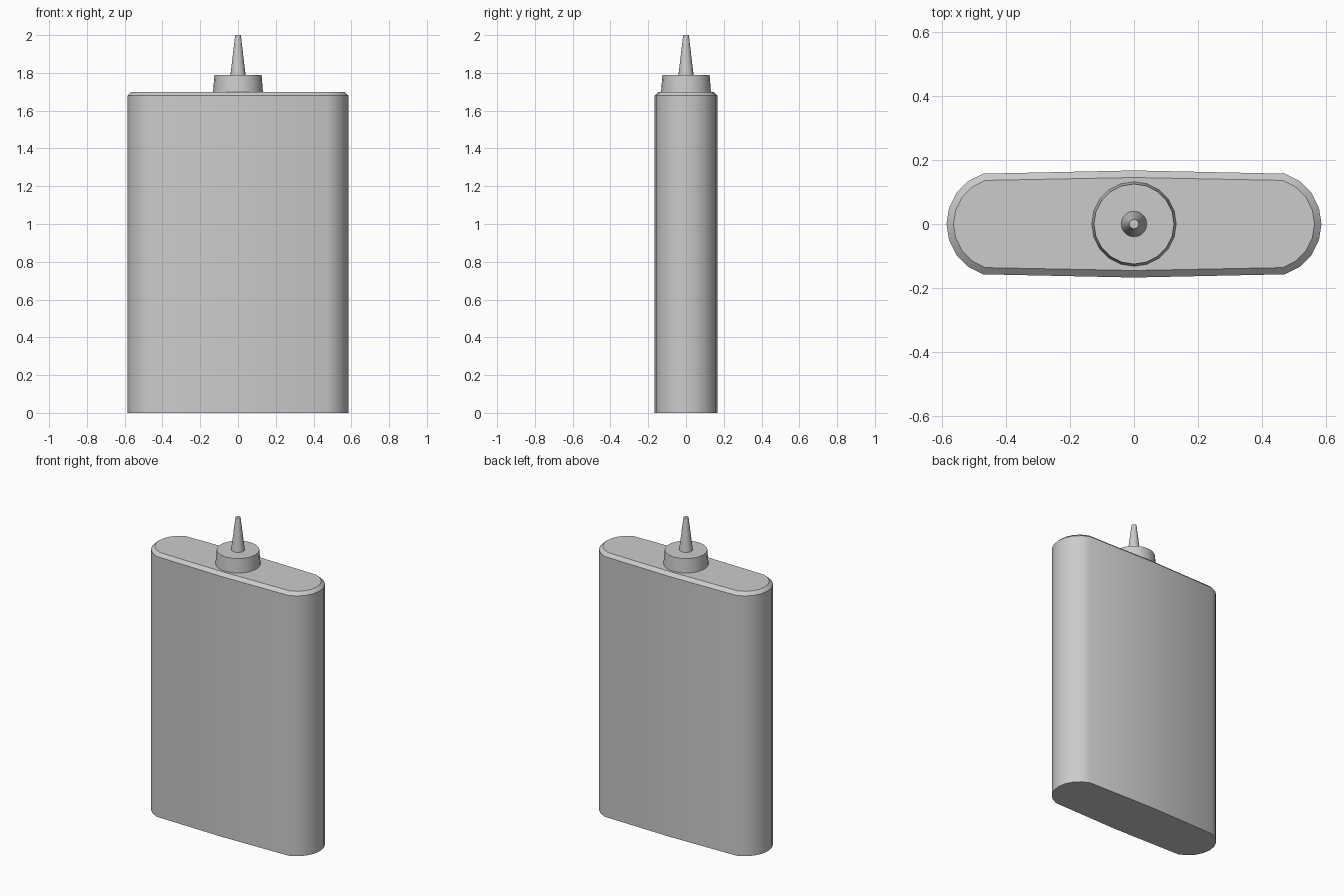
import bpy, bmesh
from math import radians, cos, sin

if "Cube" in bpy.data.objects:
    bpy.data.objects.remove(bpy.data.objects["Cube"])

SIDES = 20


def circle(r):
    return [(r * cos(radians(360 * i / SIDES)), r * sin(radians(360 * i / SIDES)))
            for i in range(SIDES)]


def flat_oval(r, crown):
    # Rounded ends joined by very slightly bulging long sides
    right = [(0.42 + r * cos(radians(a)), r * sin(radians(a))) for a in range(-72, 73, 18)]
    left = [(-x, -y) for x, y in right]
    return right + [(0, crown)] + left + [(0, -crown)]


def loft(name, sections):
    # Skin a stack of (outline, height) sections and close both ends
    bm = bmesh.new()
    loops = [[bm.verts.new((x, y, z)) for x, y in outline] for outline, z in sections]
    for low, high in zip(loops, loops[1:]):
        n = len(low)
        for i in range(n):
            j = (i + 1) % n
            bm.faces.new((low[i], low[j], high[j], high[i]))
    bm.faces.new(loops[0][::-1])
    bm.faces.new(loops[-1])
    mesh = bpy.data.meshes.new(name)
    bm.to_mesh(mesh)
    bm.free()
    obj = bpy.data.objects.new(name, mesh)
    bpy.context.collection.objects.link(obj)
    bpy.ops.object.select_all(action='DESELECT')
    obj.select_set(True)
    bpy.context.view_layer.objects.active = obj
    bpy.ops.object.shade_smooth_by_angle(angle=radians(30))
    return obj


# Flat bottle with a chamfered shoulder
body = flat_oval(0.165, 0.167)
loft("bottle_body", [(body, 0), (body, 1.68), (flat_oval(0.143, 0.145), 1.70)])

# Slightly tapered collar cap
loft("cap", [(circle(0.132), 1.70), (circle(0.125), 1.79)])

# Narrow tapered spout
loft("nozzle", [(circle(0.04), 1.79), (circle(0.015), 2.0)])
